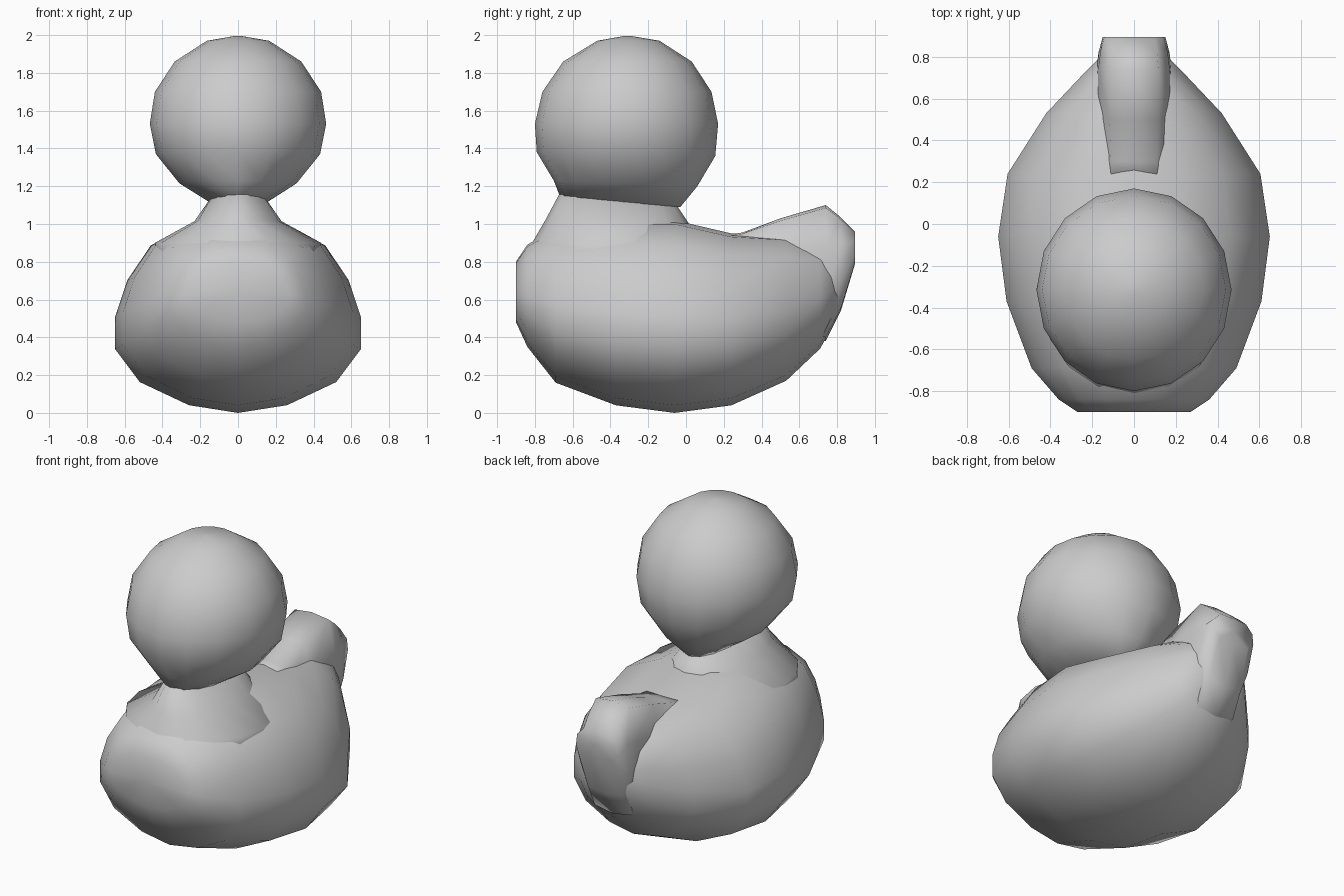
import bpy, bmesh, math

if "Cube" in bpy.data.objects:
    bpy.data.objects.remove(bpy.data.objects["Cube"])


def loft(name, rings):
    """Skin a list of equal-length closed rings and cap both ends."""
    bm = bmesh.new()
    loops = [[bm.verts.new(p) for p in ring] for ring in rings]
    n = len(loops[0])
    for a, b in zip(loops, loops[1:]):
        for i in range(n):
            j = (i + 1) % n
            bm.faces.new((a[i], a[j], b[j], b[i]))
    for loop in (loops[0], loops[-1]):
        bmesh.ops.poke(bm, faces=[bm.faces.new(loop)])
    bmesh.ops.recalc_face_normals(bm, faces=bm.faces)
    mesh = bpy.data.meshes.new(name)
    bm.to_mesh(mesh)
    bm.free()
    mesh.polygons.foreach_set("use_smooth", [True] * len(mesh.polygons))
    ob = bpy.data.objects.new(name, mesh)
    bpy.context.collection.objects.link(ob)
    return ob


def mirrored(half):
    """Close a half section that starts and ends on the centre line."""
    return half + [(-x, z) for x, z in reversed(half[1:-1])]


def upright(y, w, bottom, top, profile):
    return [(x * w, y, bottom + z * (top - bottom)) for x, z in profile]


def level(z_front, z_back, rx, y0, y1, n=16):
    c, r = (y0 + y1) / 2, (y1 - y0) / 2
    ring = []
    for i in range(n):
        a = 2 * math.pi * i / n
        s = math.sin(a)
        ring.append((rx * math.cos(a), c + r * s,
                     z_front + (z_back - z_front) * (s + 1) / 2))
    return ring


# Body: egg-shaped, lofted front to back
egg = mirrored([(0, 0), (.4, .04), (.8, .16), (1, .33), (1, .5),
                (.9, .69), (.71, .87), (.35, .98), (0, 1)])
body = [(-.90, .27, .48, .80), (-.84, .36, .35, .89), (-.69, .49, .16, .98),
        (-.37, .61, .04, 1.02), (-.06, .65, 0, 1.02), (.24, .605, .04, .95),
        (.53, .42, .17, .93), (.71, .25, .34, .88), (.81, .15, .52, .82)]
loft("body", [upright(*s, egg) for s in body])

# Tail: narrow upturned wedge
wedge = mirrored([(0, 0), (.7, .03), (1, .3), (.95, .7), (.65, .98), (0, 1)])
tail = [(.20, .17, .70, .94), (.30, .17, .65, .955), (.50, .18, .40, 1.03),
        (.74, .18, .38, 1.10), (.82, .17, .54, 1.035), (.895, .15, .79, .96)]
loft("tail", [upright(*s, wedge) for s in tail])

# Neck: flares into the breast and shoulders
neck = [(1.16, 1.10, .15, -.67, -.05), (1.02, 1.01, .23, -.745, .01),
        (.90, .90, .44, -.815, .08), (.75, .75, .42, -.89, .10)]
loft("neck", [level(*s) for s in neck])

# Head: ball that narrows towards the neck
head = [(1.995, 1.995, .02, -.33, -.29), (1.97, 1.97, .165, -.47, -.14),
        (1.86, 1.86, .335, -.65, .03), (1.70, 1.70, .44, -.76, .135),
        (1.53, 1.53, .467, -.80, .17), (1.38, 1.36, .435, -.79, .155),
        (1.23, 1.20, .31, -.70, .06), (1.14, 1.09, .15, -.665, -.03)]
loft("head", [level(*s) for s in head])
